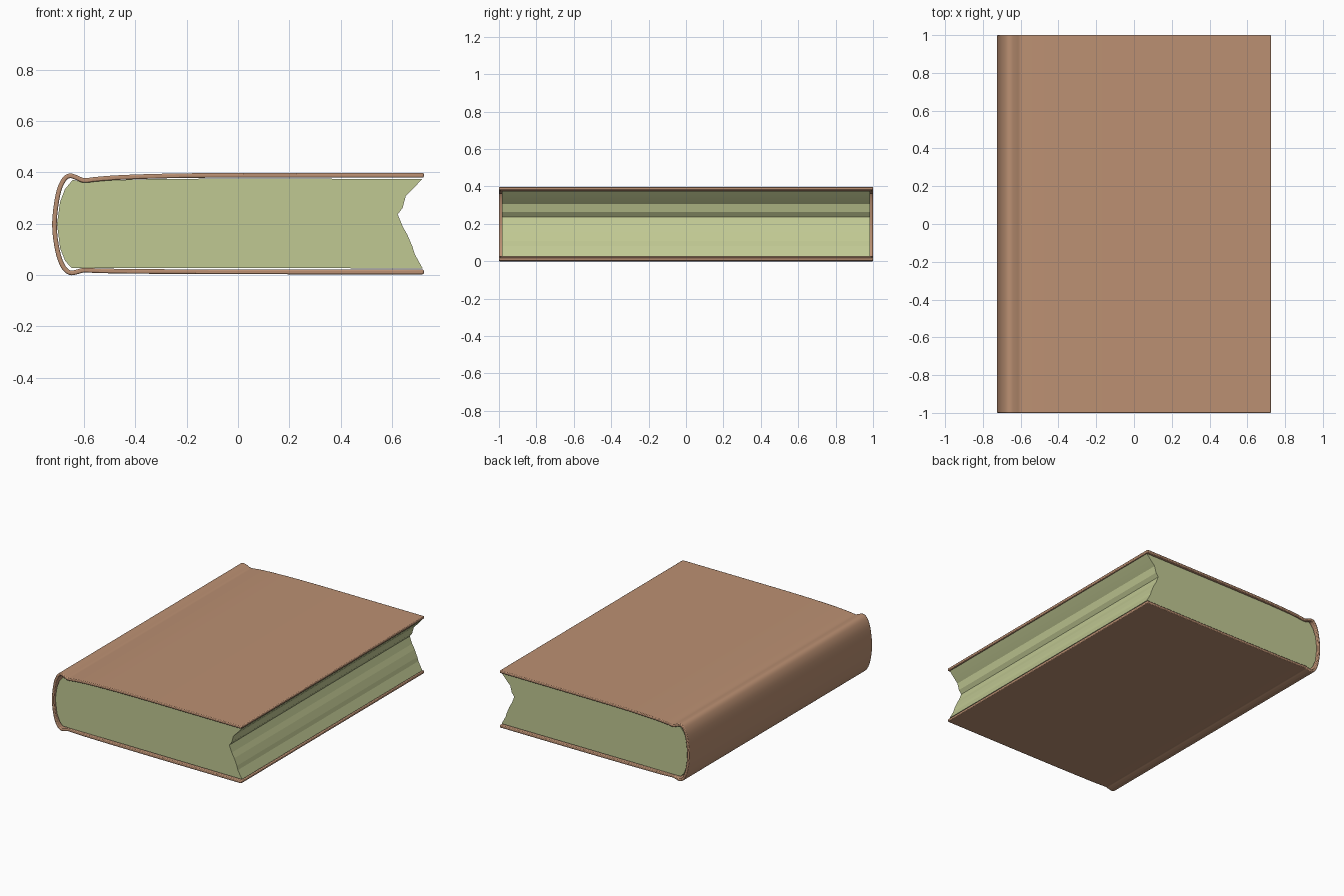
import bpy, bmesh
from mathutils import Vector

if "Cube" in bpy.data.objects:
    bpy.data.objects.remove(bpy.data.objects["Cube"])


def material(name, color):
    m = bpy.data.materials.new(name)
    m.diffuse_color = color
    m.use_nodes = True
    m.node_tree.nodes["Principled BSDF"].inputs["Base Color"].default_value = m.diffuse_color
    return m


def smooth_path(pts, steps):
    """Catmull-Rom curve through 2D points."""
    p = [Vector(q) for q in pts]
    p = [2 * p[0] - p[1]] + p + [2 * p[-1] - p[-2]]
    out = []
    for a, b, c, d in zip(p, p[1:], p[2:], p[3:]):
        for i in range(steps):
            t = i / steps
            out.append(0.5 * (2 * b + (c - a) * t + (2 * a - 5 * b + 4 * c - d) * t * t
                              + (3 * b - a - 3 * c + d) * t ** 3))
    return out + [p[-2]]


def finish(name, bm, mat, angle):
    bmesh.ops.recalc_face_normals(bm, faces=bm.faces)
    me = bpy.data.meshes.new(name)
    bm.to_mesh(me)
    bm.free()
    me.materials.append(mat)
    ob = bpy.data.objects.new(name, me)
    bpy.context.collection.objects.link(ob)
    bpy.ops.object.select_all(action='DESELECT')
    ob.select_set(True)
    bpy.context.view_layer.objects.active = ob
    bpy.ops.object.shade_smooth_by_angle(angle=angle)
    return ob


# Cover: one bent sheet, swept along a centreline from top board round the spine
centreline = [(0.725, 0.389), (0.3, 0.389), (0, 0.389), (-0.25, 0.387), (-0.45, 0.381),
              (-0.55, 0.374), (-0.6, 0.369), (-0.63, 0.38), (-0.657, 0.387),
              (-0.68, 0.37), (-0.702, 0.315), (-0.716, 0.2), (-0.704, 0.095),
              (-0.682, 0.033), (-0.655, 0.009), (-0.625, 0.013), (-0.6, 0.019),
              (-0.55, 0.017), (-0.45, 0.015), (-0.2, 0.013), (0.2, 0.012), (0.725, 0.012)]
path = smooth_path(centreline, 4)
half = 0.009
bm = bmesh.new()
rings = []
for i, p in enumerate(path):
    t = (path[min(i + 1, len(path) - 1)] - path[max(i - 1, 0)]).normalized()
    n = Vector((-t.y, t.x)) * half
    rings.append([bm.verts.new((q.x, y, q.y))
                  for q, y in ((p + n, -1), (p + n, 1), (p - n, 1), (p - n, -1))])
for a, b in zip(rings, rings[1:]):
    for k in range(4):
        bm.faces.new((a[k], a[(k + 1) % 4], b[(k + 1) % 4], b[k]))
bm.faces.new(rings[0])
bm.faces.new(rings[-1])
cover = finish("cover", bm, material("cover_brown", (0.5, 0.28, 0.17, 1)), 0.7)
bev = cover.modifiers.new("soft_edges", 'BEVEL')
bev.width = 0.005
bev.segments = 2
bev.limit_method = 'ANGLE'
bev.angle_limit = 1.0

# Page block: rounded at the spine, uneven hollow fore edge
fore_edge = [(0.72, 0.026), (0.689, 0.082), (0.681, 0.109), (0.661, 0.156), (0.642, 0.19),
             (0.623, 0.237), (0.642, 0.262), (0.654, 0.307), (0.685, 0.338), (0.718, 0.375)]
top_edge = [(0, 0.376), (-0.3, 0.375), (-0.5, 0.37), (-0.6, 0.363)]
spine_edge = [(-0.645, 0.371), (-0.675, 0.335), (-0.694, 0.285), (-0.706, 0.2),
              (-0.694, 0.105), (-0.674, 0.055), (-0.65, 0.028)]
bm = bmesh.new()
outline = fore_edge + top_edge + spine_edge
face = bm.faces.new([bm.verts.new((x, -0.985, z)) for x, z in outline])
ext = bmesh.ops.extrude_face_region(bm, geom=[face], use_keep_orig=True)
bmesh.ops.translate(bm, vec=(0, 1.97, 0),
                    verts=[v for v in ext["geom"] if isinstance(v, bmesh.types.BMVert)])
finish("pages", bm, material("paper", (0.53, 0.58, 0.29, 1)), 0.1)
